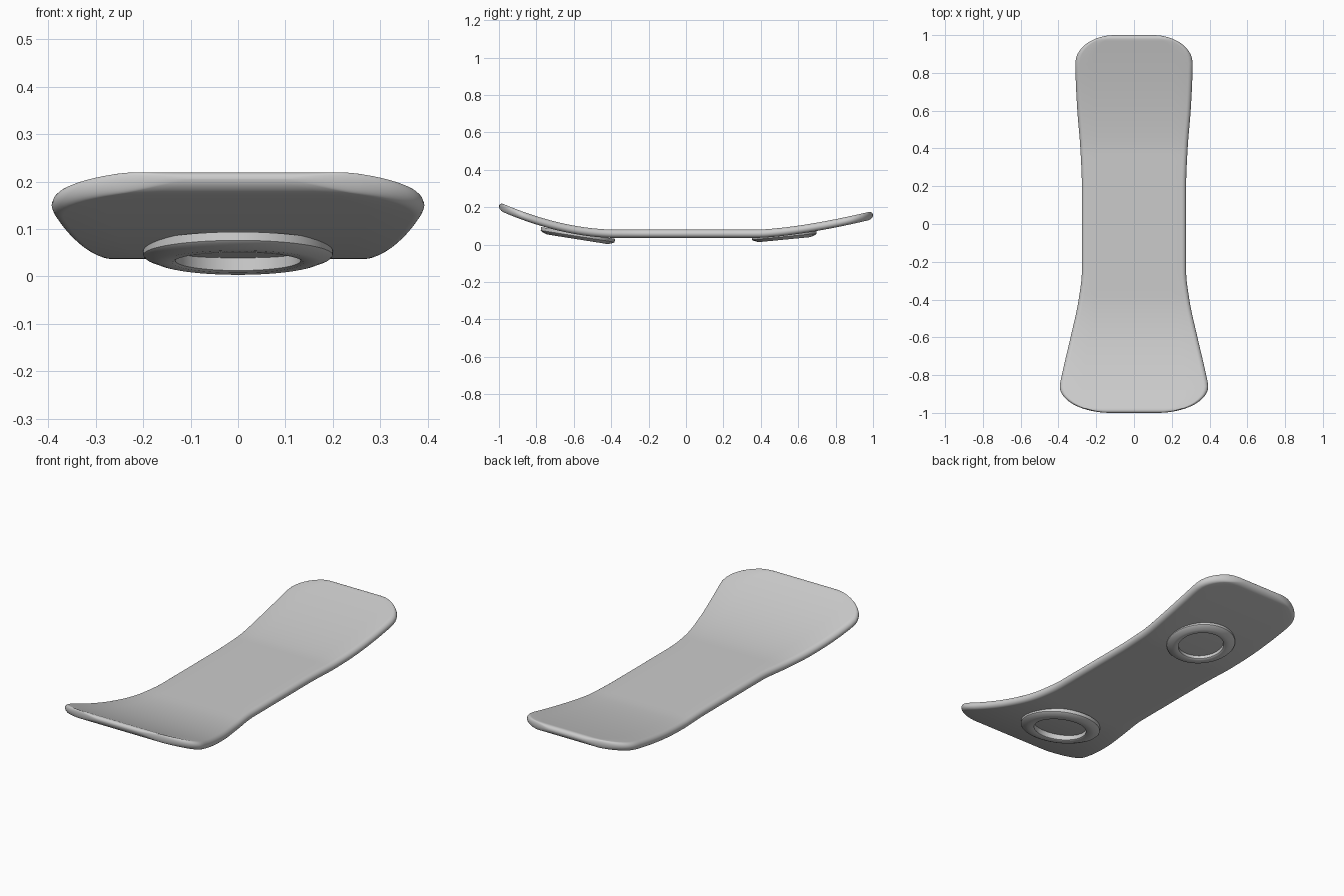
import bpy, bmesh, math
from mathutils import Matrix

if "Cube" in bpy.data.objects:
    bpy.data.objects.remove(bpy.data.objects["Cube"])


def finish(bm, name, angle):
    bmesh.ops.recalc_face_normals(bm, faces=bm.faces)
    me = bpy.data.meshes.new(name)
    bm.to_mesh(me)
    bm.free()
    ob = bpy.data.objects.new(name, me)
    bpy.context.collection.objects.link(ob)
    bpy.ops.object.select_all(action='DESELECT')
    ob.select_set(True)
    bpy.context.view_layer.objects.active = ob
    bpy.ops.object.shade_smooth_by_angle(angle=math.radians(angle))
    return ob


def smooth_interp(pts, x):
    # monotone cubic through the given points
    n = len(pts)
    sec = [(pts[i+1][1] - pts[i][1]) / (pts[i+1][0] - pts[i][0]) for i in range(n - 1)]
    tan = [0.0] * n
    for i in range(1, n - 1):
        a, b = sec[i-1], sec[i]
        tan[i] = 2 * a * b / (a + b) if a * b > 0 else 0.0
    x = min(max(x, pts[0][0]), pts[-1][0])
    i = max(k for k in range(n - 1) if pts[k][0] <= x)
    h = pts[i+1][0] - pts[i][0]
    t = (x - pts[i][0]) / h
    return (pts[i][1] * (1 + 2*t) * (1-t)**2 + tan[i] * h * t * (1-t)**2
            + pts[i+1][1] * t*t * (3 - 2*t) + tan[i+1] * h * t*t * (t - 1))


# Board: lofted cross-sections, waisted outline, upturned ends
WIDTH = [(-0.86, 0.393), (-0.8, 0.382), (-0.6, 0.336), (-0.4, 0.293), (-0.25, 0.276),
         (0.2, 0.276), (0.4, 0.284), (0.6, 0.3), (0.75, 0.308), (0.85, 0.311)]


def half_width(y):
    start, core = (-0.86, 0.12) if y < 0 else (0.85, 0.1)
    u = (abs(y) - abs(start)) / (1 - abs(start))
    w = smooth_interp(WIDTH, y)
    return w if u <= 0 else core + (w - core) * math.sqrt(max(0, 1 - u*u))


def mid_height(y):
    rise, power = (0.147, 1.85) if y < 0 else (0.1, 1.5)
    return 0.0585 + rise * (max(0, abs(y) - 0.38) / 0.62) ** power


def board():
    tip, edge, half = 0.025, 0.024, 0.022
    ends = [1 - tip * (1 - math.cos(math.pi / 2 * k / 6)) for k in range(7)]
    ends += [0.965, 0.955, 0.945, 0.93, 0.915, 0.9, 0.88]
    ys = [-v for v in ends] + [-0.86 + 1.71 * k / 60 for k in range(61)] + ends[::-1]
    bm = bmesh.new()
    rings = []
    for y in ys:
        w, zc = half_width(y), mid_height(y)
        d = min(1, (1 - abs(y)) / tip)
        h = half * max(0.01, math.sqrt(max(0, 1 - (1 - d)**2)))
        right = [(w - edge + edge * math.cos(a), h * math.sin(a))
                 for a in (math.pi * (k / 12 - 0.5) for k in range(13))]
        inner = [(w - edge) * s for s in (0.75, 0.5, 0.25, 0)]
        top = [(x, h) for x in inner] + [(-x, h) for x in inner[2::-1]]
        loop = right + top + [(-x, -z) for x, z in right] + [(-x, -z) for x, z in top]
        rings.append([bm.verts.new((x, y, zc + z)) for x, z in loop])
    n = len(rings[0])
    for a, b in zip(rings, rings[1:]):
        for i in range(n):
            bm.faces.new((a[i], a[(i+1) % n], b[(i+1) % n], b[i]))
    bm.faces.new(rings[0])
    bm.faces.new(rings[-1])
    finish(bm, "board", 60)


# Foot rings: chamfered lathe profile tilted to follow the upturned ends
def foot_ring(name, y, z, outer, inner, tilt):
    profile = [(inner, 0.034), (inner, 0.004), (inner + 0.006, 0), (outer - 0.036, 0),
               (outer - 0.028, 0.002), (outer - 0.005, 0.011), (outer, 0.016), (outer, 0.034)]
    bm = bmesh.new()
    n = 64
    cols = []
    for k in range(n):
        a = 2 * math.pi * k / n
        cols.append([bm.verts.new((r * math.cos(a), r * math.sin(a), h)) for r, h in profile])
    m = len(profile)
    for k in range(n):
        a, b = cols[k], cols[(k+1) % n]
        for i in range(m):
            bm.faces.new((a[i], b[i], b[(i+1) % m], a[(i+1) % m]))
    bm.transform(Matrix.Translation((0, y, z)) @ Matrix.Rotation(math.radians(tilt), 4, 'X'))
    finish(bm, name, 35)


board()
foot_ring("front_foot_ring", -0.582, 0.029, 0.2, 0.132, -9)
foot_ring("rear_foot_ring", 0.527, 0.027, 0.173, 0.115, 5.5)
